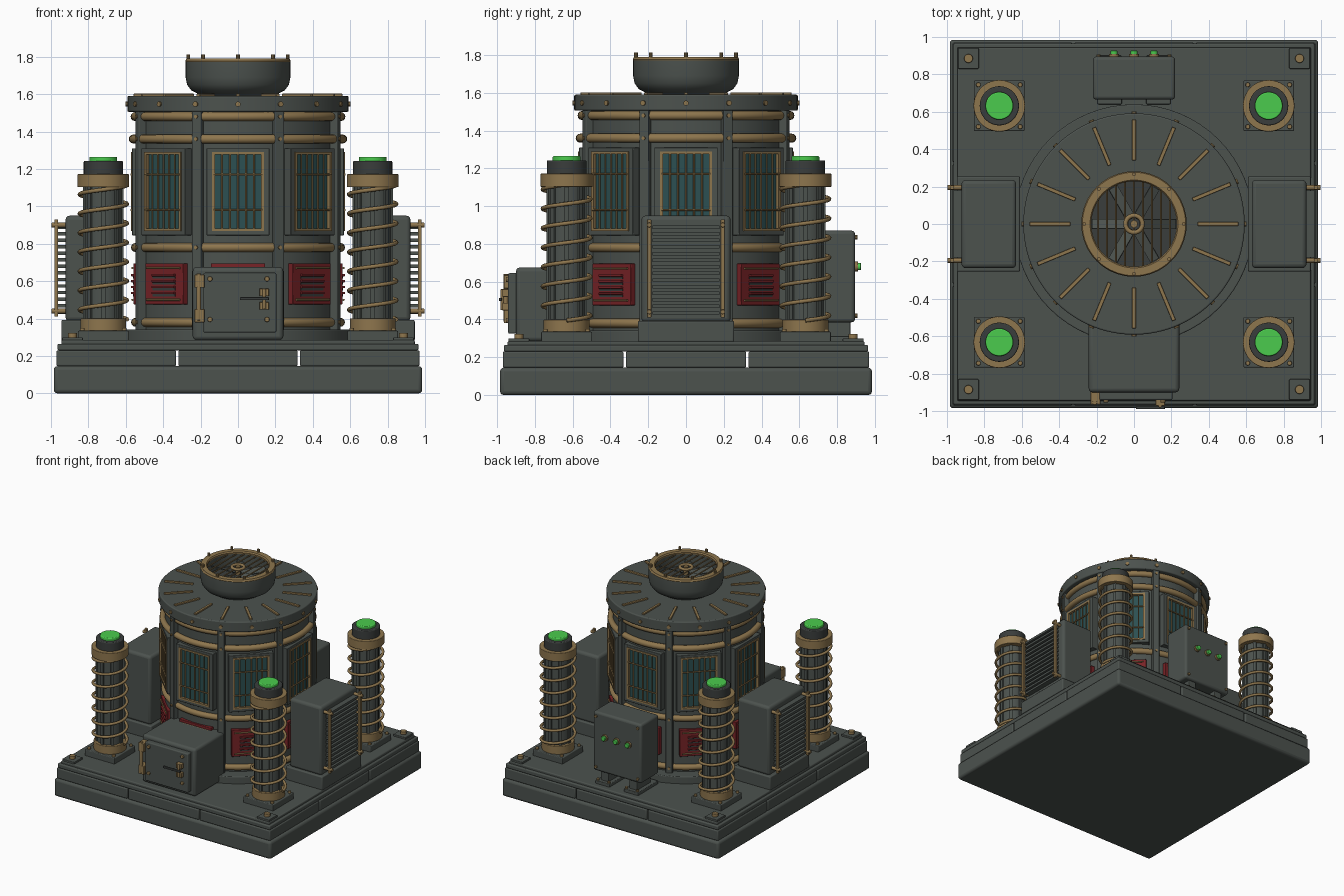
import bpy, bmesh, math
from mathutils import Matrix, Vector

if "Cube" in bpy.data.objects:
    bpy.data.objects.remove(bpy.data.objects["Cube"])


def material(name, *rgb):
    m = bpy.data.materials.new(name)
    m.use_nodes = True
    m.diffuse_color = (*rgb, 1)
    m.node_tree.nodes["Principled BSDF"].inputs["Base Color"].default_value = (*rgb, 1)
    return m


IRON = material("grey iron", .072, .084, .076)
DARK = material("dark iron", .042, .047, .045)
BRASS = material("aged brass", .27, .18, .075)
RED = material("red enamel", .19, .017, .02)
GLASS = material("teal glass", .025, .08, .084)
GREEN = material("green lamp", .07, .6, .075)


class Part:
    """Collects primitives into one mesh object."""

    def __init__(self, name, mat, bevel=0):
        self.name, self.mat, self.bevel, self.bm = name, mat, bevel, bmesh.new()

    def __enter__(self):
        return self

    def box(self, x, y, z, frame=Matrix()):
        """Box from (min, max) ranges, placed by a frame."""
        mid = Vector([(a + b) / 2 for a, b in (x, y, z)])
        size = [abs(b - a) for a, b in (x, y, z)]
        m = frame @ Matrix.Translation(mid) @ Matrix.Diagonal((*size, 1))
        bmesh.ops.create_cube(self.bm, size=1, matrix=m)

    def cyl(self, c, r, h, axis="Z", n=24, frame=Matrix()):
        """Cylinder centred on c along an axis."""
        turn = {"Z": Matrix(), "X": Matrix.Rotation(math.pi / 2, 4, "Y"),
                "Y": Matrix.Rotation(math.pi / 2, 4, "X")}[axis]
        bmesh.ops.create_cone(self.bm, cap_ends=True, segments=n, radius1=r, radius2=r,
                              depth=h, matrix=frame @ Matrix.Translation(c) @ turn)

    def lathe(self, profile, n=64, frame=Matrix()):
        """Closed (r, z) profile spun around z."""
        rings = []
        for i in range(n):
            spin = frame @ Matrix.Rotation(math.tau * i / n, 4, "Z")
            rings.append([self.bm.verts.new(spin @ Vector((r, 0, z))) for r, z in profile])
        k = len(profile)
        for i in range(n):
            a, b = rings[i], rings[(i + 1) % n]
            for j in range(k):
                self.bm.faces.new((a[j], b[j], b[(j + 1) % k], a[(j + 1) % k]))

    def ring(self, r, z, minor, frame=Matrix()):
        self.lathe([(r + minor * math.cos(t * math.tau / 12), z + minor * math.sin(t * math.tau / 12))
                    for t in range(12)], frame=frame)

    def __exit__(self, *_):
        bmesh.ops.recalc_face_normals(self.bm, faces=self.bm.faces)
        mesh = bpy.data.meshes.new(self.name)
        self.bm.to_mesh(mesh)
        self.bm.free()
        mesh.materials.append(self.mat)
        ob = bpy.data.objects.new(self.name, mesh)
        bpy.context.collection.objects.link(ob)
        if self.bevel:
            mod = ob.modifiers.new("Bevel", "BEVEL")
            mod.width, mod.segments, mod.limit_method = self.bevel, 3, "ANGLE"
        bpy.ops.object.select_all(action="DESELECT")
        bpy.context.view_layer.objects.active = ob
        ob.select_set(True)
        bpy.ops.object.shade_smooth_by_angle(angle=math.radians(35))


def around(count, start=0):
    """Frames whose local x axis points outward, evenly spaced about z."""
    return [Matrix.Rotation(start + math.tau * i / count, 4, "Z") for i in range(count)]


def at(x, y):
    return Matrix.Translation((x, y, 0))


CORNERS = [(sx, sy) for sx in (-1, 1) for sy in (-1, 1)]

# Stepped base: slab, nine paving blocks, two thin courses, round plinth
with Part("base_slab", IRON, .02) as p:
    p.box((-.985, .985), (-.985, .985), (0, .145))
with Part("base_blocks", IRON, .008) as p:
    spans = [(-.97, -.331), (-.319, .319), (.331, .97)]
    for sx in spans:
        for sy in spans:
            p.box(sx, sy, (.145, .23))
with Part("base_courses", IRON, .008) as p:
    p.box((-.965, .965), (-.965, .965), (.23, .265))
    p.box((-.945, .945), (-.945, .945), (.255, .285))
with Part("round_plinth", IRON, .006) as p:
    p.cyl((0, 0, .31), .64, .065, n=64)
with Part("corner_plates", IRON, .004) as p:
    for sx, sy in CORNERS:
        p.box((-.055, .055), (-.055, .055), (.28, .3), at(sx * .885, sy * .885))
with Part("corner_bolts", BRASS, .003) as p:
    for sx, sy in CORNERS:
        p.cyl((sx * .885, sy * .885, .308), .024, .03, n=12)

# Round tower
with Part("tower_wall", IRON) as p:
    p.cyl((0, 0, .93), .545, 1.2, n=96)
with Part("tower_hoops", BRASS) as p:
    for z, r in ((.38, .548), (.78, .548), (1.36, .56), (1.48, .55)):
        p.ring(r, z, .024)
with Part("tower_pilasters", IRON, .005) as p:
    for f in around(8, math.pi / 8):
        p.box((.5, .585), (-.026, .026), (.33, 1.52), f)
with Part("pilaster_rivets", BRASS) as p:
    for f in around(8, math.pi / 8):
        for z in (.38, .78, 1.36, 1.48):
            p.cyl((.586, 0, z), .01, .012, "X", 10, f)

# Barred windows around the tower
with Part("window_surrounds", IRON, .004) as p:
    for f in around(8):
        for s in (-1, 1):
            p.box((.5, .566), (s * .135, s * .168), (.845, 1.31), f)
        for z in (.845, 1.28):
            p.box((.5, .566), (-.16, .16), (z, z + .03), f)
with Part("window_glass", GLASS) as p:
    for f in around(8):
        p.box((.5, .552), (-.14, .14), (.865, 1.29), f)
with Part("window_bars", BRASS) as p:
    for f in around(8):
        for s in (-1, 1):
            p.box((.54, .572), (s * .122, s * .138), (.868, 1.29), f)
        for z in (.868, 1.276):
            p.box((.54, .572), (-.138, .138), (z, z + .014), f)
        for y in (-.085, -.042, 0, .042, .085):
            p.cyl((.563, y, 1.08), .005, .41, n=8, frame=f)
        for z in (.98, 1.17):
            p.cyl((.57, 0, z), .006, .26, "Y", 8, f)

# Red louvre panels below the windows
with Part("louvre_panels", RED, .004) as p:
    for f in around(8):
        p.box((.5, .558), (-.145, .145), (.475, .695), f)
        for i in range(4):
            p.box((.55, .572), (-.085, .085), (.53 + i * .032, .543 + i * .032), f)
with Part("louvre_slots", DARK) as p:
    for f in around(8):
        for i in range(4):
            p.box((.55, .561), (-.085, .085), (.518 + i * .032, .53 + i * .032), f)
with Part("louvre_rods", BRASS) as p:
    for f in around(8):
        for z in (.5, .67):
            p.cyl((.565, 0, z), .006, .25, "Y", 8, f)

# Roof with radial ribs and rim rivets
with Part("roof", IRON, .008) as p:
    p.cyl((0, 0, 1.548), .592, .085, n=96)
with Part("roof_ribs", BRASS, .003) as p:
    for f in around(16):
        p.box((.34, .558), (-.01, .01), (1.58, 1.602), f)
with Part("roof_rivets", BRASS) as p:
    for f in around(16):
        p.cyl((.594, 0, 1.546), .014, .014, "X", 10, f)

# Ventilator bowl, fan and grille
with Part("vent_bowl", IRON) as p:
    p.lathe([(.19, 1.58), (.21, 1.6), (.25, 1.62), (.272, 1.65), (.28, 1.69), (.28, 1.775),
             (.235, 1.775), (.235, 1.66), (0.001, 1.66), (0.001, 1.58)])
with Part("vent_rim", BRASS) as p:
    p.lathe([(.23, 1.768), (.278, 1.768), (.282, 1.776), (.276, 1.79), (.235, 1.79), (.228, 1.78)])
    for f in around(8):
        p.cyl((.265, 0, 1.798), .01, .03, n=10, frame=f)
with Part("fan_blades", IRON) as p:
    for f in around(6):
        p.box((.03, .225), (-.028, .028), (-.004, .004),
              Matrix.Translation((0, 0, 1.71)) @ f @ Matrix.Rotation(.45, 4, "X"))
with Part("vent_floor", DARK) as p:
    p.cyl((0, 0, 1.662), .234, .008, n=48)
with Part("vent_grille", BRASS) as p:
    for i in range(-4, 5):
        x = i * .048
        p.cyl((x, 0, 1.765), .005, 2 * math.sqrt(.235 ** 2 - x * x), "Y", 8)
    p.ring(.045, 1.768, .012)
    p.cyl((0, 0, 1.74), .02, .07, n=16)

# Four coil pylons
with Part("pylon_bases", IRON, .006) as base, Part("pylon_cores", IRON) as core, \
        Part("pylon_collars", BRASS, .005) as collar, Part("pylon_caps", DARK, .006) as cap, \
        Part("pylon_lamps", GREEN, .006) as lamp:
    for sx, sy in CORNERS:
        f = at(sx * .72, sy * .632)
        base.box((-.135, .135), (-.135, .135), (.28, .335), f)
        core.cyl((0, 0, .75), .098, .8, n=32, frame=f)
        for g in around(8):
            core.box((.08, .108), (-.012, .012), (.4, 1.11), f @ g)
        collar.cyl((0, 0, .365), .122, .07, n=40, frame=f)
        collar.cyl((0, 0, 1.137), .138, .07, n=40, frame=f)
        for cx, cy in CORNERS:
            collar.cyl((cx * .112, cy * .112, .34), .013, .02, n=10, frame=f)
        cap.cyl((0, 0, 1.205), .105, .075, n=40, frame=f)
        lamp.cyl((0, 0, 1.25), .074, .03, n=32, frame=f)

# Spiral coils as bevelled curves
coil = bpy.data.curves.new("pylon_coil", "CURVE")
coil.dimensions, coil.bevel_depth, coil.bevel_resolution = "3D", .011, 2
coil.use_fill_caps = True
line = coil.splines.new("POLY")
STEPS, TURNS = 224, 7
line.points.add(STEPS)
for i, pt in enumerate(line.points):
    a = math.tau * TURNS * i / STEPS
    pt.co = (.127 * math.cos(a), .127 * math.sin(a), .395 + .72 * i / STEPS, 1)
coil.materials.append(BRASS)
for i, (sx, sy) in enumerate(CORNERS):
    ob = bpy.data.objects.new(f"pylon_coil_{i + 1}", coil)
    ob.location = (sx * .72, sy * .632, 0)
    bpy.context.collection.objects.link(ob)

# Side radiators with slats and rails
sides = around(2)
with Part("radiator_plinths", IRON, .008) as p:
    for f in sides:
        p.box((.61, .945), (-.255, .255), (.28, .392), f)
with Part("radiator_bodies", IRON, .022) as p:
    for f in sides:
        p.box((.63, .922), (-.236, .236), (.385, .95), f)
with Part("radiator_slats", IRON) as p:
    for f in sides:
        for i in range(14):
            p.box((.91, .965), (-.178, .178), (.425 + i * .035, .443 + i * .035), f)
with Part("radiator_rails", BRASS, .003) as p:
    for f in sides:
        for y in (-.195, .195):
            p.box((.962, .982), (y - .011, y + .011), (.41, .93), f)
            for z in (.44, .9):
                p.cyl((.955, y, z), .013, .084, "X", 12, f)

# Front furnace with hinged door
with Part("furnace_body", IRON, .02) as p:
    p.box((-.242, .242), (-.9, -.5), (.285, .675))
with Part("furnace_door", IRON, .008) as p:
    p.box((-.185, .205), (-.942, -.89), (.325, .645))
with Part("door_lever", DARK, .003) as p:
    p.box((.01, .165), (-.99, -.975), (.498, .514))
with Part("door_fittings", BRASS, .003) as p:
    p.cyl((-.21, -.955, .515), .013, .25, n=12)
    for z in (.415, .6):
        p.box((-.232, -.18), (-.965, -.89), (z - .035, z + .035))
    for z in (.468, .54):
        p.box((.115, .165), (-.972, -.93), (z - .02, z + .02))
    p.cyl((.14, -.972, .505), .01, .11, n=10)
    for x in (-.15, .155):
        for z in (.395, .612):
            p.cyl((x, -.945, z), .014, .018, "Y", 10)

# Rear control cabinet on two feet
with Part("cabinet_body", IRON, .018) as p:
    p.box((-.22, .22), (.665, .895), (.385, .87))
with Part("cabinet_feet", IRON, .005) as p:
    for x in (-.13, .13):
        p.box((x - .065, x + .065), (.64, .9), (.28, .31))
        p.box((x - .035, x + .035), (.69, .87), (.3, .4))
with Part("cabinet_fittings", BRASS) as p:
    for x in (-.107, 0, .107):
        p.cyl((x, .9, .68), .026, .02, "Y", 20)
    for x in (-.19, .19):
        for z in (.42, .835):
            p.cyl((x, .898, z), .011, .018, "Y", 10)
    for x in (-.18, -.08, .08, .18):
        p.cyl((x, .885, .315), .011, .016, n=10)
with Part("cabinet_lamps", GREEN, .004) as p:
    for x in (-.107, 0, .107):
        p.cyl((x, .912, .68), .019, .03, "Y", 16)
